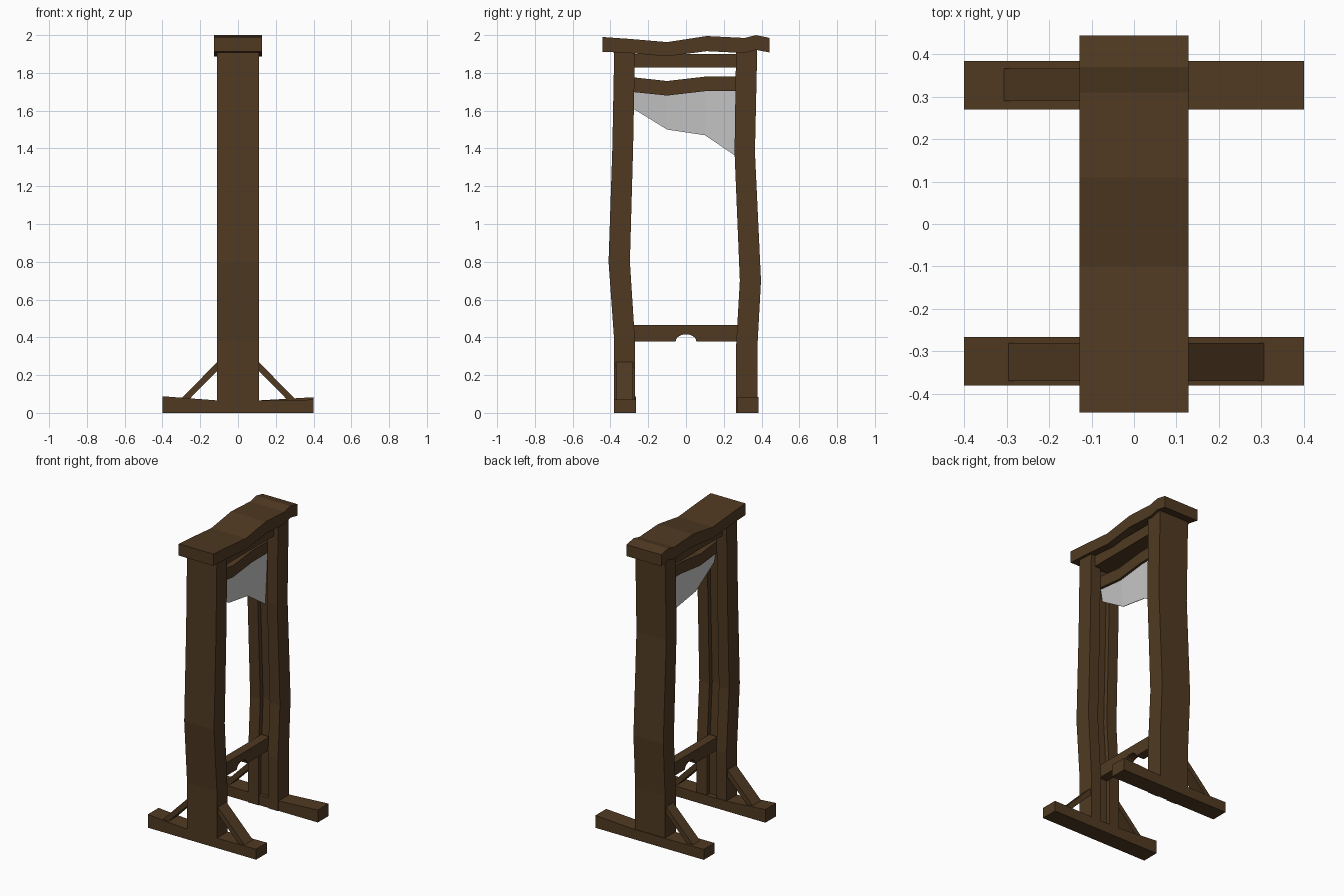
import bpy, bmesh, math

cube = bpy.data.objects.get("Cube")
if cube:
    bpy.data.objects.remove(cube, do_unlink=True)


def material(name, color):
    m = bpy.data.materials.new(name)
    m.use_nodes = True
    m.diffuse_color = (*color, 1)
    m.node_tree.nodes["Principled BSDF"].inputs["Base Color"].default_value = (*color, 1)
    return m


WOOD = material("dark wood", (0.080, 0.042, 0.016))
STEEL = material("pale steel", (0.58, 0.58, 0.58))


def loft(name, rings, mat):
    """Skin a closed solid through rings with equal point counts."""
    bm = bmesh.new()
    loops = [[bm.verts.new(p) for p in ring] for ring in rings]
    n = len(loops[0])
    for a, b in zip(loops, loops[1:]):
        for i in range(n):
            j = (i + 1) % n
            bm.faces.new((a[i], a[j], b[j], b[i]))
    bm.faces.new(loops[0])
    bm.faces.new(loops[-1])
    bmesh.ops.recalc_face_normals(bm, faces=bm.faces)
    mesh = bpy.data.meshes.new(name)
    bm.to_mesh(mesh)
    bm.free()
    mesh.materials.append(mat)
    obj = bpy.data.objects.new(name, mesh)
    bpy.context.collection.objects.link(obj)
    return obj


def beam(name, stations, half_top, half_bottom, mat):
    """Beam along y from (y, bottom, top) stations."""
    rings = [[(-half_bottom, y, lo), (half_bottom, y, lo),
              (half_top, y, hi), (-half_top, y, hi)] for y, lo, hi in stations]
    return loft(name, rings, mat)


# Bowed uprights with a guide groove on the inner face
def post(name, side, stations):
    rings = []
    for z, outer, inner in stations:
        floor = inner + 0.03
        section = [(-0.11, outer), (0.11, outer), (0.11, inner), (0.035, inner),
                   (0.035, floor), (-0.035, floor), (-0.035, inner), (-0.11, inner)]
        rings.append([(x, side * d, z) for x, d in section])
    return loft(name, rings, WOOD)


post("front_post", -1, [(0, 0.38, 0.27), (0.38, 0.38, 0.27), (0.8, 0.41, 0.297),
                        (1.4, 0.39, 0.28), (1.92, 0.38, 0.27)])
post("back_post", 1, [(0, 0.378, 0.265), (0.35, 0.378, 0.265), (0.7, 0.397, 0.285),
                      (1.38, 0.365, 0.257), (1.92, 0.377, 0.265)])


# Feet with tops rising towards the ends
def foot(name, y0, y1, left_end, right_end):
    tops = [(-0.4, left_end), (-0.11, 0.066), (0.11, 0.066), (0.4, right_end)]
    return loft(name, [[(x, y0, 0), (x, y1, 0), (x, y1, z), (x, y0, z)]
                       for x, z in tops], WOOD)


foot("front_foot", -0.38, -0.266, 0.088, 0.07)
foot("back_foot", 0.27, 0.383, 0.07, 0.083)


# Diagonal braces between posts and feet
def brace(name, side, y0, y1):
    outline = [(0.10, 0.28), (0.315, 0.06), (0.27, 0.06), (0.10, 0.232)]
    return loft(name, [[(side * x, y, z) for x, z in outline] for y in (y0, y1)], WOOD)


brace("front_left_brace", 1, -0.37, -0.28)
brace("front_right_brace", -1, -0.37, -0.28)
brace("back_right_brace", -1, 0.29, 0.366)

# Wavy cap and straight crossbar under it
beam("top_cap", [(-0.443, 1.912, 1.99), (-0.3, 1.905, 1.98), (-0.1, 1.888, 1.963),
                 (0.11, 1.915, 1.995), (0.31, 1.905, 1.985), (0.37, 1.922, 2.0),
                 (0.443, 1.908, 1.985)], 0.128, 0.128, WOOD)
beam("upper_crossbar", [(-0.29, 1.828, 1.9), (0.29, 1.828, 1.9)], 0.08, 0.08, WOOD)

# Blade carrier and tapered blade running in the grooves
beam("blade_carrier", [(-0.295, 1.70, 1.778), (-0.1, 1.68, 1.757),
                       (0.1, 1.703, 1.78), (0.285, 1.703, 1.78)], 0.034, 0.034, WOOD)
beam("blade", [(-0.295, 1.62, 1.72), (-0.1, 1.5, 1.70),
               (0.1, 1.47, 1.72), (0.285, 1.345, 1.72)], 0.02, 0.002, STEEL)

# Neck board with a round notch in its lower edge
arc = [(-0.055 * math.cos(math.pi * i / 10), 0.378 + 0.038 * math.sin(math.pi * i / 10))
       for i in range(11)]
outline = [(-0.29, 0.378)] + arc + [(0.29, 0.378), (0.29, 0.465), (-0.29, 0.465)]
loft("neck_board", [[(x, y, z) for y, z in outline] for x in (-0.03, 0.03)], WOOD)
